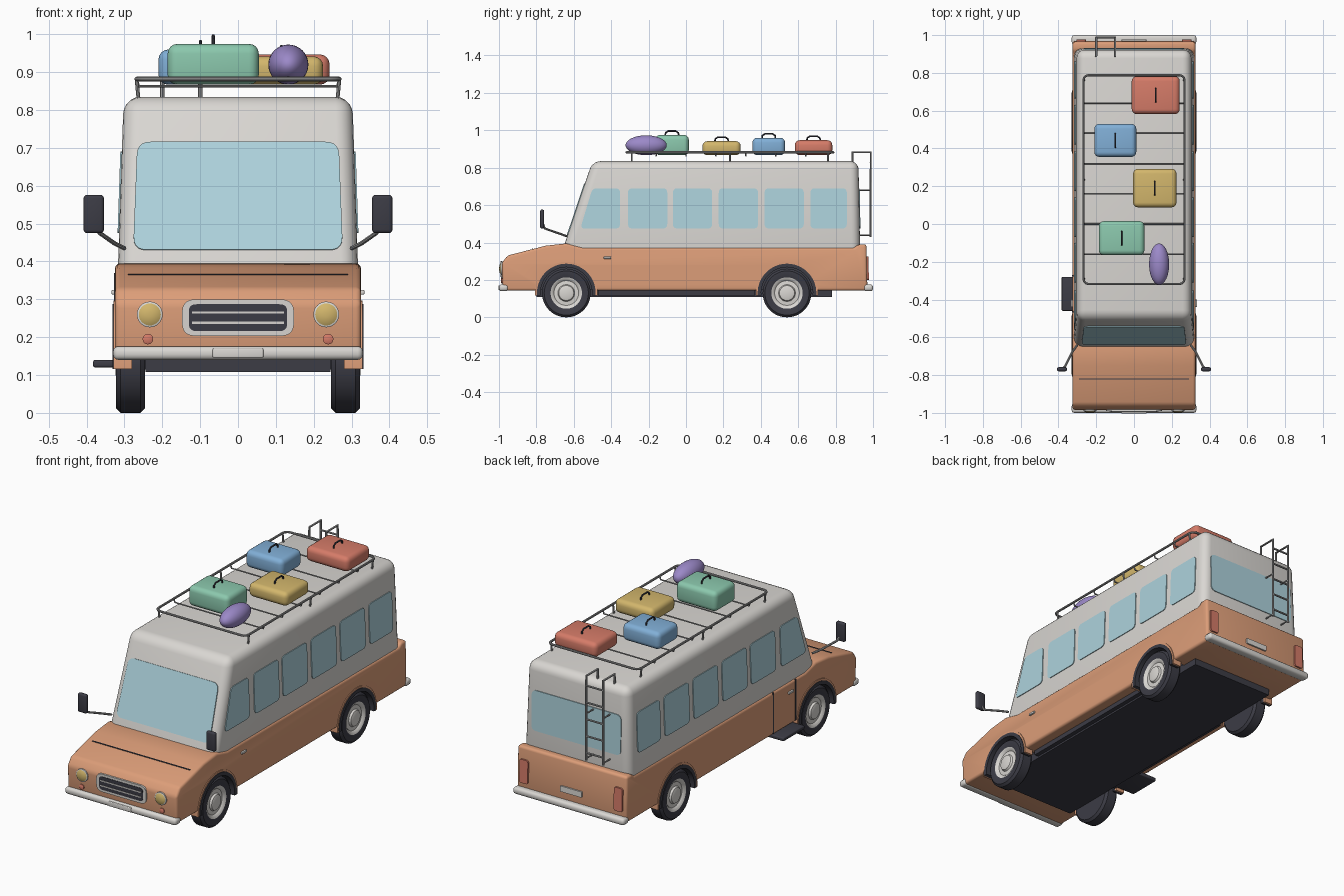
import bpy, bmesh, math
from mathutils import Vector

if "Cube" in bpy.data.objects:
    bpy.data.objects.remove(bpy.data.objects["Cube"])


def material(name, rgb):
    m = bpy.data.materials.new(name)
    m.diffuse_color = (*rgb, 1)
    m.use_nodes = True
    m.node_tree.nodes["Principled BSDF"].inputs["Base Color"].default_value = m.diffuse_color
    return m


ORANGE = material("orange_paint", (0.72, 0.34, 0.19))
CREAM = material("pale_grey", (0.70, 0.68, 0.65))
GLASS = material("glass_blue", (0.42, 0.65, 0.72))
DARK = material("dark_rubber", (0.045, 0.045, 0.06))
METAL = material("grey_metal", (0.33, 0.33, 0.33))
YELLOW = material("yellow", (0.65, 0.47, 0.15))
RED = material("red", (0.67, 0.20, 0.14))
BLUE = material("blue", (0.22, 0.43, 0.68))
GREEN = material("green", (0.26, 0.58, 0.42))
PURPLE = material("purple", (0.33, 0.25, 0.58))


def finish(ob, mats, smooth=True):
    """Assign materials, apply modifiers, shade."""
    for m in mats:
        ob.data.materials.append(m)
    bpy.ops.object.select_all(action='DESELECT')
    bpy.context.view_layer.objects.active = ob
    ob.select_set(True)
    bpy.ops.object.convert(target='MESH')
    if smooth:
        bpy.ops.object.shade_smooth_by_angle(angle=math.radians(35))
    return ob


def link(name, data):
    ob = bpy.data.objects.new(name, data)
    bpy.context.collection.objects.link(ob)
    return ob


def from_bmesh(name, bm):
    bmesh.ops.recalc_face_normals(bm, faces=bm.faces)
    me = bpy.data.meshes.new(name)
    bm.to_mesh(me)
    bm.free()
    return link(name, me)


def bevel(ob, width, segments=3):
    mod = ob.modifiers.new("round", 'BEVEL')
    mod.width, mod.segments = width, segments
    mod.limit_method, mod.angle_limit = 'ANGLE', math.radians(30)


def bridge(name, a, b):
    """Solid between two matching loops."""
    bm = bmesh.new()
    va, vb = [bm.verts.new(p) for p in a], [bm.verts.new(p) for p in b]
    bm.faces.new(va)
    bm.faces.new(vb[::-1])
    for i in range(len(va)):
        j = (i + 1) % len(va)
        bm.faces.new((va[i], vb[i], vb[j], va[j]))
    return from_bmesh(name, bm)


def box(name, lo, hi, mat, r=0.0, seg=3):
    rect = [(lo[0], lo[1]), (hi[0], lo[1]), (hi[0], hi[1]), (lo[0], hi[1])]
    ob = bridge(name, [(*p, lo[2]) for p in rect], [(*p, hi[2]) for p in rect])
    if r:
        bevel(ob, r, seg)
    return finish(ob, [mat])


def plate(name, corners, r, surface, mat, d=0.004):
    """Thin rounded panel laid on a surface(u, v, offset)."""
    pts = []
    for i, c in enumerate(corners):
        c = Vector(c)
        p, n = Vector(corners[i - 1]), Vector(corners[(i + 1) % len(corners)])
        a, b = c + (p - c).normalized() * r, c + (n - c).normalized() * r
        for k in range(6):
            t = k / 5
            pts.append(a * (1 - t) ** 2 + c * 2 * t * (1 - t) + b * t * t)
    ob = bridge(name, [surface(*p, -0.004) for p in pts], [surface(*p, d) for p in pts])
    return finish(ob, [mat])


def rect(u0, u1, v0, v1):
    return [(u0, v0), (u1, v0), (u1, v1), (u0, v1)]


def tube(name, paths, mat, radius, closed=False):
    cu = bpy.data.curves.new(name, 'CURVE')
    cu.dimensions, cu.bevel_depth, cu.bevel_resolution = '3D', radius, 2
    cu.use_fill_caps = True
    for path in paths:
        sp = cu.splines.new('POLY')
        sp.points.add(len(path) - 1)
        for pt, co in zip(sp.points, path):
            pt.co = (*co, 1)
        sp.use_cyclic_u = closed
    return finish(link(name, cu), [mat])


def lathe(name, profile, centre, axis, mats, seg=40, rule=None):
    """Revolve (radius, height) points about an axis."""
    bm = bmesh.new()
    q = Vector((0, 0, 1)).rotation_difference(Vector(axis))
    rings = [[bm.verts.new(q @ Vector((r * math.cos(a), r * math.sin(a), h)) + Vector(centre))
              for a in [2 * math.pi * k / seg for k in range(seg)]] for r, h in profile]
    bm.faces.new(rings[0])
    bm.faces.new(rings[-1])
    for i in range(len(rings) - 1):
        for k in range(seg):
            j = (k + 1) % seg
            f = bm.faces.new((rings[i][k], rings[i][j], rings[i + 1][j], rings[i + 1][k]))
            f.material_index = rule(i) if rule else 0
        if rule:
            bm.faces.ensure_lookup_table()
    if rule:
        bm.faces[1].material_index = rule(len(rings) - 1)
    return finish(from_bmesh(name, bm), mats)


WHEELS = [(s, y) for s in (-1, 1) for y in (-0.64, 0.54)]
AXLE = 0.13

# Lower body with hood, wheel wells cut out
side = [(-0.98, 0.143), (-0.985, 0.29), (-0.955, 0.33), (-0.75, 0.383), (-0.64, 0.395),
        (-0.55, 0.372), (0.90, 0.372), (0.92, 0.39), (0.965, 0.39), (0.97, 0.143)]
body = bridge("lower_body", [(-0.325, *p) for p in side], [(0.325, *p) for p in side])
bevel(body, 0.02, 3)
cutters = []
for s, y in WHEELS:
    c = lathe("well_cutter", [(0.15, -0.1), (0.15, 0.1)], (s * 0.31, y, AXLE), (1, 0, 0), [DARK])
    c.hide_render = True
    cutters.append(c)
    m = body.modifiers.new("well", 'BOOLEAN')
    m.operation, m.solver, m.object = 'DIFFERENCE', 'EXACT', c
finish(body, [ORANGE, DARK])
for c in cutters:
    bpy.data.objects.remove(c)
for f in body.data.polygons:
    c = f.center
    near = any(math.hypot(c.y - y, c.z - AXLE) < 0.152 for _, y in WHEELS)
    f.material_index = 1 if near and abs(c.x) < 0.324 and c.z > 0.145 else 0

# Cabin shell
cabin = bridge("cabin",
               [(x, y, 0.30) for x, y in rect(-0.32, 0.32, -0.68, 0.932)],
               [(x, y, 0.835) for x, y in rect(-0.302, 0.302, -0.50, 0.922)])
bevel(cabin, 0.045, 5)
finish(cabin, [CREAM])


def front_glass(x, z, d):
    return (x, -0.68 + (z - 0.30) * 0.3364 - d, z + d * 0.33)


def rear_glass(x, z, d):
    return (x, 0.932 - (z - 0.30) * 0.0187 + d, z)


def front_face(x, z, d):
    return (x, -0.98 - (z - 0.143) * 0.034 - d, z)


def rear_face(x, z, d):
    return (x, 0.97 - (z - 0.143) * 0.02 + d, z)


# Windows
plate("windshield", [(-0.277, 0.43), (0.277, 0.43), (0.266, 0.715), (-0.266, 0.715)], 0.035, front_glass, GLASS)
plate("rear_window", rect(-0.265, 0.265, 0.475, 0.69), 0.03, rear_glass, GLASS)
for s in (-1, 1):
    def side_glass(y, z, d, s=s):
        return (s * (0.32 - (z - 0.30) * 0.0336 + d), y, z)
    plate("front_side_window", [(-0.565, 0.475), (-0.353, 0.475), (-0.353, 0.69), (-0.50, 0.69)],
          0.025, side_glass, GLASS)
    for y0, y1 in ((-0.31, -0.10), (-0.07, 0.14), (0.175, 0.385), (0.42, 0.63), (0.665, 0.86)):
        plate("side_window", rect(y0, y1, 0.475, 0.69), 0.025, side_glass, GLASS)

# Wheels and arches
tyre = [(0.10, -0.038), (0.118, -0.038), (0.13, -0.026), (0.13, 0.026), (0.118, 0.038), (0.088, 0.038),
        (0.084, 0.036), (0.076, 0.034), (0.066, 0.024), (0.045, 0.026), (0.04, 0.036), (0.028, 0.04)]
for s, y in WHEELS:
    lathe("wheel", tyre, (s * 0.284, y, AXLE), (s, 0, 0), [DARK, CREAM], 48, lambda i: int(i >= 6))
    for name, r0, r1, x1, mat in (("arch_lip", 0.138, 0.157, 0.332, DARK), ("arch_flare", 0.156, 0.167, 0.329, ORANGE)):
        a = [math.radians(-5 + 190 * k / 24) for k in range(25)]
        loop = [(r1 * math.cos(t), r1 * math.sin(t)) for t in a] + \
               [(r0 * math.cos(t), r0 * math.sin(t)) for t in reversed(a)]
        finish(bridge(name, [(s * 0.28, y + u, AXLE + v) for u, v in loop],
                      [(s * x1, y + u, AXLE + v) for u, v in loop]), [mat])

# Chassis, bumpers, side step and door
box("chassis", (-0.245, -0.80, 0.108), (0.245, 0.78, 0.15), DARK)
box("sill", (-0.268, -0.47, 0.118), (0.268, 0.37, 0.146), DARK)
box("axle_front", (-0.25, -0.66, 0.115), (0.25, -0.62, 0.145), DARK)
box("axle_rear", (-0.25, 0.52, 0.115), (0.25, 0.56, 0.145), DARK)
box("front_bumper", (-0.33, -1.0, 0.14), (0.33, -0.95, 0.176), CREAM, 0.014)
box("rear_bumper", (-0.33, 0.95, 0.14), (0.33, 1.0, 0.176), CREAM, 0.014)
box("front_plate", (-0.067, -1.003, 0.145), (0.067, -0.99, 0.171), CREAM, 0.004)
plate("rear_plate", rect(-0.065, 0.065, 0.215, 0.245), 0.006, rear_face, CREAM, 0.008)
box("side_step", (-0.383, -0.46, 0.12), (-0.25, -0.28, 0.14), DARK, 0.006)
for y in (-0.465, -0.275):
    box("door_seam", (-0.327, y - 0.004, 0.15), (-0.32, y + 0.004, 0.37), DARK)
for s in (-1, 1):
    box("door_handle", (s * 0.328 - 0.006, -0.44, 0.313), (s * 0.328 + 0.006, -0.40, 0.325), CREAM, 0.003)
box("hood_seam", (-0.29, -0.823, 0.35), (0.29, -0.817, 0.3675), DARK)

# Grille
plate("grille_frame", rect(-0.148, 0.148, 0.203, 0.30), 0.035, front_face, CREAM, 0.006)
plate("grille_inset", rect(-0.13, 0.13, 0.216, 0.287), 0.02, front_face, DARK, 0.008)
for z in (0.238, 0.265):
    plate("grille_bar", rect(-0.122, 0.122, z - 0.003, z + 0.003), 0.002, front_face, CREAM, 0.0105)

# Lamps and mirrors
for s in (-1, 1):
    lathe("headlight_rim", [(0.034, 0), (0.034, 0.008), (0.03, 0.01)], (s * 0.233, -0.982, 0.26), (0, -1, 0), [CREAM], 32)
    lathe("headlight", [(0.029, 0), (0.029, 0.01), (0.02, 0.015), (0.006, 0.017)],
          (s * 0.233, -0.982, 0.26), (0, -1, 0), [YELLOW], 32)
    lathe("indicator", [(0.014, 0), (0.014, 0.007), (0.008, 0.01)], (s * 0.238, -0.98, 0.195), (0, -1, 0), [RED], 20)
    plate("tail_lamp", rect(s * 0.28 - 0.025, s * 0.28 + 0.025, 0.20, 0.325), 0.012, rear_face, RED, 0.009)
    tube("mirror_arm", [[(s * 0.30, -0.64, 0.435), (s * 0.325, -0.675, 0.447), (s * 0.365, -0.755, 0.475),
                         (s * 0.38, -0.765, 0.50)]], METAL, 0.006)
    box("mirror", (s * 0.381 - 0.027, -0.78, 0.475), (s * 0.381 + 0.027, -0.758, 0.576), DARK, 0.009)

# Roof rack
ring = []
for cx, cy, a0 in ((0.24, 0.76, 0), (-0.24, 0.76, 90), (-0.24, -0.29, 180), (0.24, -0.29, 270)):
    ring += [(cx + 0.028 * math.cos(math.radians(a0 + t)), cy + 0.028 * math.sin(math.radians(a0 + t)), 0.882)
             for t in (0, 30, 60, 90)]
tube("rack_rail", [ring], METAL, 0.006, True)
tube("rack_posts", [[(s * 0.268, y, 0.882), (s * 0.262, y, 0.82)] for s in (-1, 1) for y in (-0.29, 0.235, 0.76)],
     METAL, 0.005)
tube("rack_crossbars", [[(-0.268, y, 0.88), (-0.262, y, 0.863), (0.262, y, 0.863), (0.268, y, 0.88)]
                        for y in (-0.16, 0.0, 0.16, 0.32, 0.48, 0.64)], METAL, 0.004)

# Rear ladder
tube("ladder_rails", [[(x, 0.89, 0.82), (x, 0.89, 0.882), (x, 0.987, 0.882), (x, 0.987, 0.43)] for x in (-0.20, -0.10)],
     METAL, 0.006)
tube("ladder_rungs", [[(-0.20, 0.987, z), (-0.10, 0.987, z)] for z in (0.47, 0.56, 0.65, 0.74, 0.83)], METAL, 0.005)
tube("ladder_mounts", [[(x, 0.987, z), (x, 0.92, z)] for x in (-0.20, -0.10) for z in (0.44, 0.68)], METAL, 0.004)

# Luggage
for x0, x1, y0, y1, top, mat in ((-0.012, 0.242, 0.582, 0.782, 0.947, RED), (-0.21, 0.012, 0.355, 0.53, 0.96, BLUE),
                                 (-0.005, 0.225, 0.088, 0.292, 0.942, YELLOW), (-0.186, 0.055, -0.165, 0.015, 0.975, GREEN)):
    box("suitcase", (x0, y0, 0.867), (x1, y1, top), mat, 0.026, 4)
    cx, cy = (x0 + x1) / 2, (y0 + y1) / 2
    tube("suitcase_handle", [[(cx, cy - 0.036, top - 0.004), (cx, cy - 0.034, top + 0.012), (cx, cy - 0.02, top + 0.021),
                              (cx, cy + 0.02, top + 0.021), (cx, cy + 0.034, top + 0.012), (cx, cy + 0.036, top - 0.004)]],
         DARK, 0.0045)
lathe("duffel_bag", [(0.053 * math.sin(math.radians(t)), -0.11 * math.cos(math.radians(t))) for t in range(4, 180, 8)],
      (0.133, -0.213, 0.92), (0, 1, 0), [PURPLE], 32)
